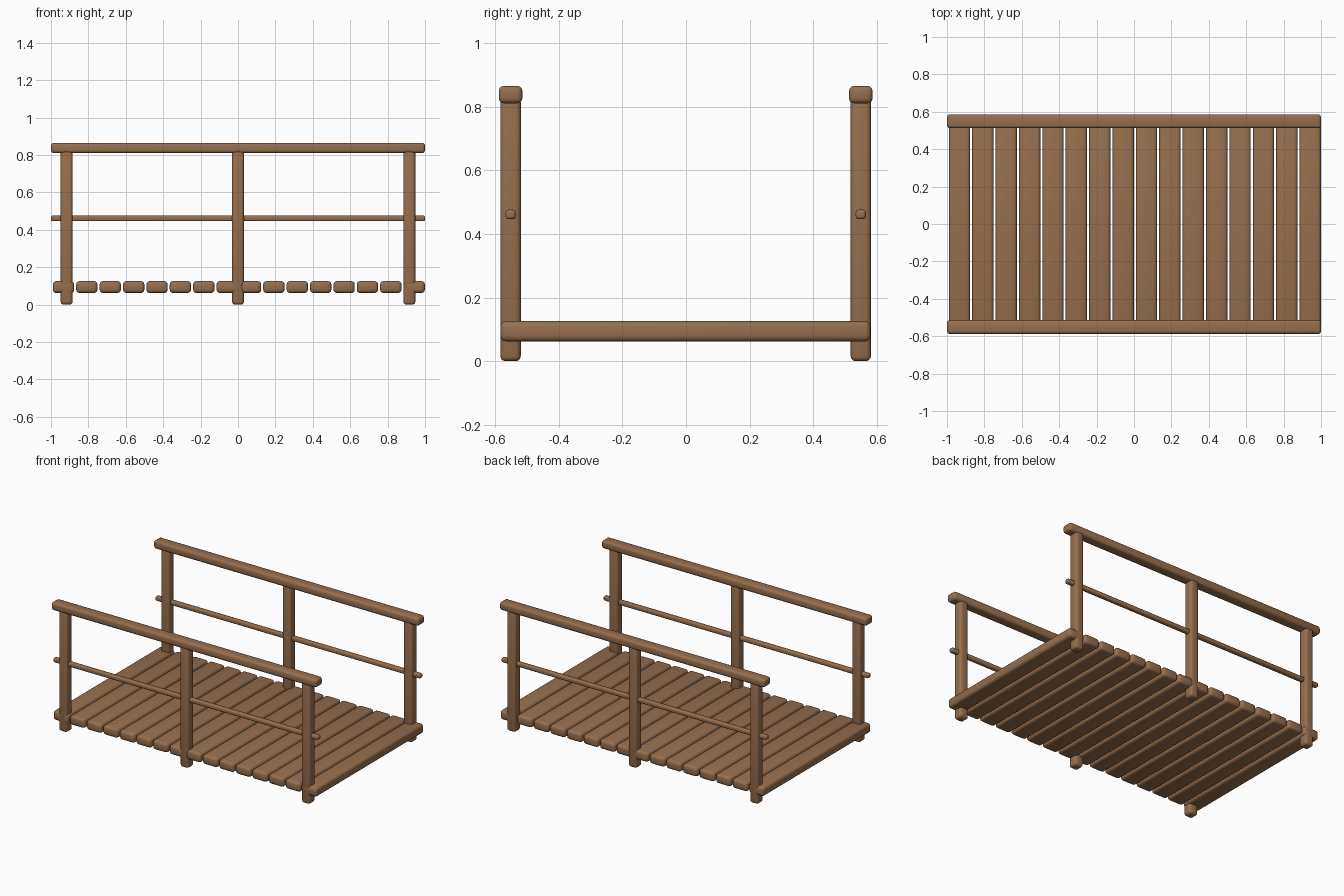
import bpy

if "Cube" in bpy.data.objects:
    bpy.data.objects.remove(bpy.data.objects["Cube"])

# One wood colour
wood = bpy.data.materials.new("brown_wood")
wood.diffuse_color = (0.305, 0.159, 0.076, 1)
wood.use_nodes = True
wood.node_tree.nodes["Principled BSDF"].inputs["Base Color"].default_value = wood.diffuse_color


def beam(name, lo, hi, bevel):
    """Rounded timber between two opposite corners."""
    centre = [(a + b) / 2 for a, b in zip(lo, hi)]
    bpy.ops.mesh.primitive_cube_add(size=1, location=centre)
    ob = bpy.context.object
    ob.name = name
    ob.scale = [b - a for a, b in zip(lo, hi)]
    bpy.ops.object.transform_apply(location=False, rotation=False, scale=True)
    mod = ob.modifiers.new("rounded_edges", 'BEVEL')
    mod.width = bevel
    mod.segments = 3
    bpy.ops.object.modifier_apply(modifier=mod.name)
    bpy.ops.object.shade_smooth_by_angle()
    ob.data.materials.append(wood)
    return ob


# Deck planks
for i in range(16):
    x = -0.933 + i * 0.125
    beam(f"plank_{i + 1}", (x - 0.057, -0.583, 0.062), (x + 0.057, 0.58, 0.126), 0.018)

# Railings on both sides
for side, y in (("front", -0.551), ("back", 0.549)):
    for label, x in (("left", -0.916), ("middle", 0), ("right", 0.916)):
        beam(f"{side}_{label}_post", (x - 0.032, y - 0.032, 0), (x + 0.032, y + 0.032, 0.83), 0.016)
    beam(f"{side}_handrail", (-1, y - 0.037, 0.81), (1, y + 0.037, 0.865), 0.016)
    beam(f"{side}_middle_rail", (-1, y - 0.016, 0.446), (1, y + 0.016, 0.476), 0.009)
